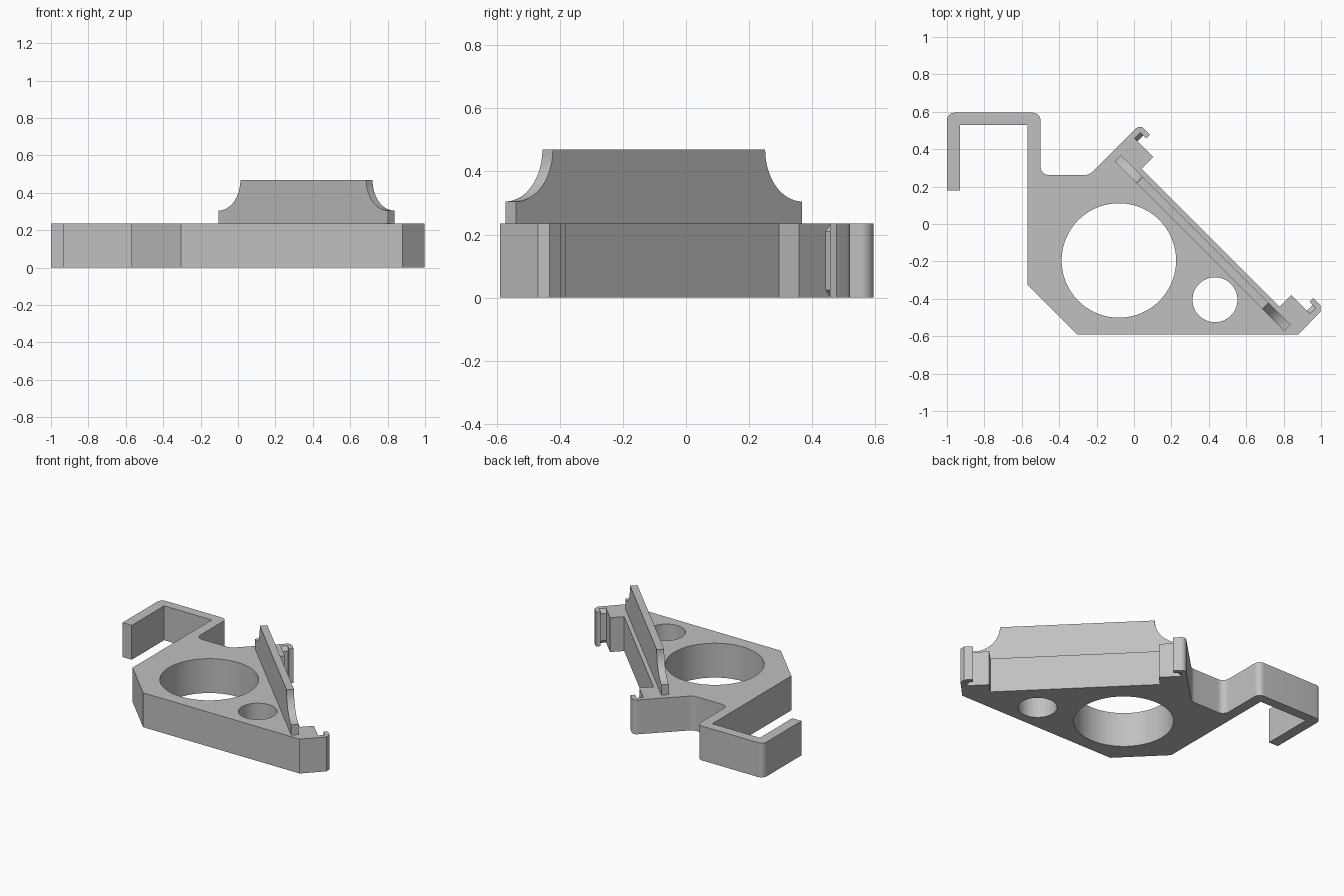
import bpy, bmesh, math
from mathutils import Vector, Matrix

if "Cube" in bpy.data.objects:
    bpy.data.objects.remove(bpy.data.objects["Cube"], do_unlink=True)

H = 0.235            # thickness of the flat bracket
MID = 0.341          # middle of the slanted edge, measured along it
U = Vector((1, -1, 0)).normalized()   # along the slanted edge
V = Vector((1, 1, 0)).normalized()    # outward from the slanted edge

grey = bpy.data.materials.new("plain grey")
grey.use_nodes = True
COLOUR = (0.53, 0.53, 0.53, 1)
grey.diffuse_color = COLOUR
grey.node_tree.nodes["Principled BSDF"].inputs["Base Color"].default_value = COLOUR


def prism(name, points, depth, matrix=Matrix()):
    """Extrude a flat outline along its local z, then place it."""
    bm = bmesh.new()
    face = bm.faces.new([bm.verts.new((p[0], p[1], 0)) for p in points])
    out = bmesh.ops.extrude_face_region(bm, geom=[face])
    tops = [g for g in out["geom"] if isinstance(g, bmesh.types.BMVert)]
    bmesh.ops.translate(bm, verts=tops, vec=(0, 0, depth))
    bm.transform(matrix)
    bmesh.ops.recalc_face_normals(bm, faces=bm.faces)
    mesh = bpy.data.meshes.new(name)
    bm.to_mesh(mesh)
    bm.free()
    mesh.materials.append(grey)
    obj = bpy.data.objects.new(name, mesh)
    bpy.context.collection.objects.link(obj)
    return obj


def fillet(prev, corner, nxt, radius, steps=8):
    """Points of a rounded corner."""
    p, c, n = (Vector(q) for q in (prev, corner, nxt))
    a, b = (p - c).normalized(), (n - c).normalized()
    half = a.angle(b) / 2
    centre = c + (a + b).normalized() * radius / math.sin(half)
    start = c + a * radius / math.tan(half) - centre
    end = c + b * radius / math.tan(half) - centre
    return [tuple(centre + (start.lerp(end, i / steps)).normalized() * radius)
            for i in range(steps + 1)]


def slant(u, v):
    p = U * u + V * v
    return (p.x, p.y)


def smooth(obj):
    bpy.ops.object.select_all(action='DESELECT')
    obj.select_set(True)
    bpy.context.view_layer.objects.active = obj
    bpy.ops.object.shade_smooth_by_angle(angle=math.radians(30))


# Half of the slanted edge with its clip: (offset from middle, outward)
clip = [(0.67, 0.398), (0.617, 0.398), (0.617, 0.369), (0.664, 0.369),
        (0.664, 0.326), (0.522, 0.326), (0.522, 0.237)]
left_clip = [slant(MID - a, v) for a, v in clip]
right_clip = [slant(MID + a, v) for a, v in reversed(clip)]
tip = slant(MID - 0.695, 0.398)

# Bracket outline: (corner, radius)
outline = [((-0.93, 0.18), 0), ((-1, 0.18), 0), ((-1, 0.595), 0.04),
           ((-0.5, 0.595), 0.04), ((-0.5, 0.262), 0.045),
           ((-0.24, 0.262), 0.06), (tip, 0.03)]
outline += [(p, 0) for p in left_clip[1:] + right_clip]
outline += [(slant(MID + 0.695, 0.373), 0), ((0.88, -0.59), 0),
            ((-0.305, -0.59), 0), ((-0.57, -0.325), 0),
            ((-0.57, 0.53), 0), ((-0.93, 0.53), 0)]
points = []
for i, (corner, radius) in enumerate(outline):
    if radius:
        points += fillet(outline[i - 1][0], corner, outline[i + 1][0], radius)
    else:
        points.append(corner)
bracket = prism("bracket_body", points, H)

# Round holes through the bracket
for x, y, r in ((-0.081, -0.195, 0.306), (0.433, -0.405, 0.12)):
    bpy.ops.mesh.primitive_cylinder_add(vertices=72, radius=r, depth=1,
                                        location=(x, y, 0.1))
    cutter = bpy.context.object
    cutter.name = "hole_cutter"
    cutter.hide_render = True
    cutter.data.materials.append(grey)
    mod = bracket.modifiers.new("hole", 'BOOLEAN')
    mod.operation, mod.solver, mod.object = 'DIFFERENCE', 'EXACT', cutter
    bpy.context.view_layer.objects.active = bracket
    bpy.ops.object.modifier_apply(modifier=mod.name)
    bpy.data.objects.remove(cutter, do_unlink=True)
smooth(bracket)


def upright(v):
    """Frame for profiles drawn along the slanted edge and up, extruded inward."""
    m = Matrix((U, Vector((0, 0, 1)), -V)).transposed().to_4x4()
    m.translation = V * v
    return m


# Upright plate with scooped upper ends
TOP, R, C, HALF = 0.47, 0.165, 0.331, 0.641
scoop = [(HALF - R * math.cos(t), TOP - R * math.sin(t))
         for t in (math.pi / 2 * i / 16 for i in range(17))]
side = scoop + [(HALF, H)]
profile = [(C + a, z) for a, z in side] + [(C - a, z) for a, z in reversed(side)]
smooth(prism("upright_plate", profile, 0.047, upright(0.21)))

# Bevelled catches inside the two clips
catch = [(0.664, 0), (0.641, 0.025), (0.641, H - 0.025), (0.664, H)]
for name, s in (("back_catch", -1), ("front_catch", 1)):
    prism(name, [(MID + s * a, z) for a, z in catch], 0.043, upright(0.369))
